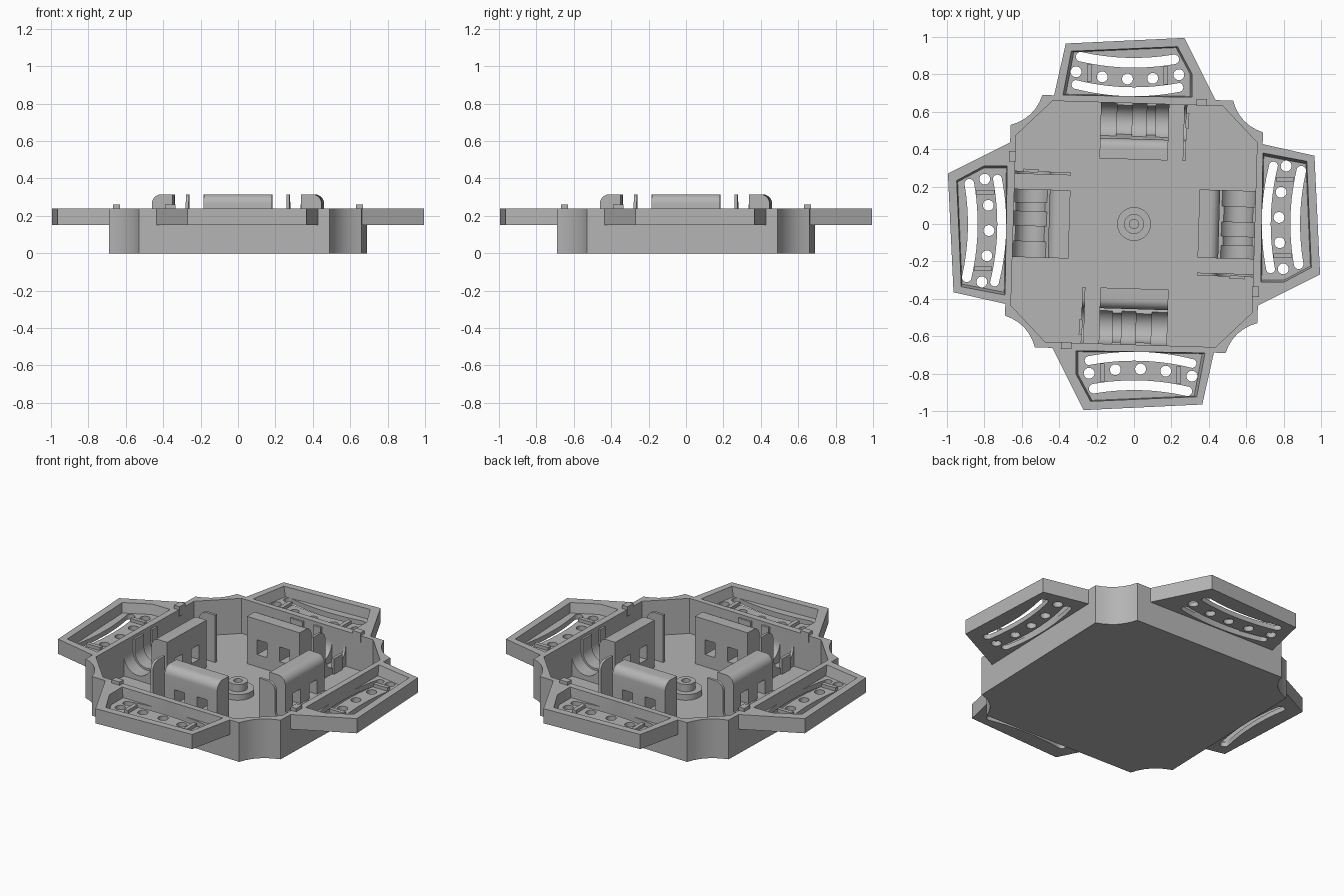
import bpy, bmesh
from math import sin, cos, pi, radians
from mathutils import Matrix

cube = bpy.data.objects.get("Cube")
if cube:
    bpy.data.objects.remove(cube, do_unlink=True)

grey = bpy.data.materials.new("mid_grey")
grey.use_nodes = True
grey.diffuse_color = (0.46, 0.46, 0.46, 1)
grey.node_tree.nodes["Principled BSDF"].inputs["Base Color"].default_value = grey.diffuse_color

TWIST = Matrix.Rotation(radians(-1.7), 4, "Z")
SIDES = ("back", "right", "front", "left")


def prism(name, pts, lo, hi, axis="z", taper=1.0):
    """Extrude a 2D outline; axis z gives (x, y) outlines, axis x gives (y, z) ones."""
    bm = bmesh.new()
    cx = sum(p[0] for p in pts) / len(pts)
    cy = sum(p[1] for p in pts) / len(pts)

    def place(a, b, h):
        return (a, b, h) if axis == "z" else (h, a, b)
    low = [bm.verts.new(place(cx + (a - cx) * taper, cy + (b - cy) * taper, lo)) for a, b in pts]
    top = [bm.verts.new(place(a, b, hi)) for a, b in pts]
    bm.faces.new(low)
    bm.faces.new(top)
    for i in range(len(pts)):
        j = (i + 1) % len(pts)
        bm.faces.new((low[i], low[j], top[j], top[i]))
    bmesh.ops.recalc_face_normals(bm, faces=bm.faces)
    mesh = bpy.data.meshes.new(name)
    bm.to_mesh(mesh)
    bm.free()
    mesh.materials.append(grey)
    ob = bpy.data.objects.new(name, mesh)
    bpy.context.collection.objects.link(ob)
    return ob


def box(name, x0, x1, y0, y1, z0, z1):
    return prism(name, [(x0, y0), (x1, y0), (x1, y1), (x0, y1)], z0, z1)


def arc(cx, cy, r, a0, a1, n=12):
    steps = [radians(a0 + (a1 - a0) * i / n) for i in range(n + 1)]
    return [(cx + r * cos(a), cy + r * sin(a)) for a in steps]


def cut(ob, cutters):
    for c in cutters:
        c.hide_render = True
        mod = ob.modifiers.new("cut", "BOOLEAN")
        mod.operation, mod.solver, mod.object = "DIFFERENCE", "EXACT", c
    bpy.context.view_layer.update()
    dg = bpy.context.evaluated_depsgraph_get()
    mesh = bpy.data.meshes.new_from_object(ob.evaluated_get(dg))
    ob.modifiers.clear()
    ob.data = mesh
    for c in cutters:
        bpy.data.objects.remove(c, do_unlink=True)


def finish(ob):
    bpy.ops.object.select_all(action="DESELECT")
    ob.select_set(True)
    bpy.context.view_layer.objects.active = ob
    bpy.ops.object.shade_smooth_by_angle(angle=radians(30))


def four(ob, base, twist=True):
    """Repeat a part on all four sides."""
    if twist:
        ob.data.transform(TWIST)
    finish(ob)
    for i, side in enumerate(SIDES):
        o = ob if i == 0 else ob.copy()
        if i:
            bpy.context.collection.objects.link(o)
        o.name = side + "_" + base
        o.rotation_euler.z = -i * pi / 2


def quarter_turns(pts):
    out = []
    for k in range(4):
        c, s = (1, 0, -1, 0)[k], (0, 1, 0, -1)[k]
        out += [(c * x - s * y, s * x + c * y) for x, y in pts]
    return out


# Tray body: square with hollowed corners, open on top
corner = []
for i in range(7):
    t = i / 6
    dent = 0.022 * 4 * t * (1 - t)
    corner.append((0.675 - 0.165 * t - dent, 0.51 + 0.165 * t - dent))
tray = prism("tray", quarter_turns(corner), 0, 0.24)
cut(tray, [prism("cavity", quarter_turns([(0.645, 0.455), (0.455, 0.645)]), 0.025, 0.3)])
tray.data.transform(TWIST)
finish(tray)

# Centre post with flange and bore
flange = prism("post_flange", arc(0, 0, 0.09, 0, 352.5, 47), 0.02, 0.06)
post = prism("centre_post", arc(0, 0, 0.053, 0, 352.5, 47), 0.02, 0.105)
for part in (flange, post):
    cut(part, [prism("bore", arc(0, 0, 0.025, 0, 345, 23), 0.035, 0.2)])
    finish(part)


# Wing: outlined frame with tapered pocket, curved slots and round holes
def curve(x):
    return 0.775 + 0.4 * x * x


def slot(x0, x1, offset, half):
    xs = [x0 + (x1 - x0) * i / 16 for i in range(17)]
    y0, y1 = curve(x0) + offset, curve(x1) + offset
    upper = [(x, curve(x) + offset + half) for x in xs]
    lower = [(x, curve(x) + offset - half) for x in reversed(xs)]
    right = arc(x1, y1, half, 90, -90, 8)[1:-1]
    left = arc(x0, y0, half, 270, 90, 8)[1:-1]
    return prism("slot", upper + right + lower + left, 0.1, 0.3)


wing = prism("wing", [(-0.43, 0.675), (-0.365, 0.965), (0.27, 0.995), (0.44, 0.655)], 0.15, 0.24)
pocket = [(-0.385, 0.688), (-0.34, 0.925), (0.235, 0.95), (0.315, 0.80), (0.315, 0.676)]
cutters = [prism("pocket", pocket, 0.18, 0.26, taper=0.95),
           slot(-0.285, 0.215, 0.087, 0.026), slot(-0.31, 0.24, -0.068, 0.024)]
for x in (-0.31, -0.17, -0.035, 0.10, 0.24):
    cutters.append(prism("hole", arc(x, curve(x), 0.029, 0, 345, 23), 0.1, 0.3))
cut(wing, cutters)
four(wing, "wing", twist=False)

# Raised bars across each wing plate
for name, x in (("wing_bar_a", -0.24), ("wing_bar_b", 0.17)):
    y = curve(x)
    four(box(name, x - 0.012, x + 0.012, y - 0.04, y + 0.055, 0.17, 0.2), name, twist=False)

# Small locating pegs on the rim
four(box("rim_peg", 0.335, 0.39, 0.63, 0.668, 0.2, 0.26), "rim_peg", twist=False)

# Retaining plate with rounded outer top edge and two windows
head = [(0.345, 0.02), (0.345, 0.315), (0.405, 0.315)] + arc(0.405, 0.265, 0.05, 90, 0, 8)[1:]
plate = prism("retaining_plate", head + [(0.455, 0.02)], -0.195, 0.17, "x")
cut(plate, [box("window", x - 0.035, x + 0.035, 0.3, 0.5, 0.1, 0.19) for x in (-0.09, 0.065)])
four(plate, "retaining_plate")

# Ribbed cradle between the plate and the wall
edges = (-0.195, -0.11, -0.025, 0.05, 0.10, 0.17)
for i, (a, b) in enumerate(zip(edges, edges[1:])):
    r = 0.095 - 0.012 * (i % 2)
    trough = [(0.45, 0.02), (0.45, 0.1)] + arc(0.55, 0.15, r, 210, 360, 16)
    lip = 0.22 if i % 2 else 0.17
    trough += [(0.55 + r, lip), (0.655, lip), (0.655, 0.02)]
    four(prism("cradle", trough, a, b, "x"), "cradle_" + str(i + 1))

# Thin end stop beside each cradle
stop = head + arc(0.55, 0.15, 0.095, 180, 360, 16) + [(0.655, 0.15), (0.655, 0.02)]
four(prism("end_stop", stop, 0.25, 0.266, "x"), "end_stop")
four(box("stop_pad", 0.26, 0.278, 0.52, 0.6, 0.02, 0.12), "stop_pad")
